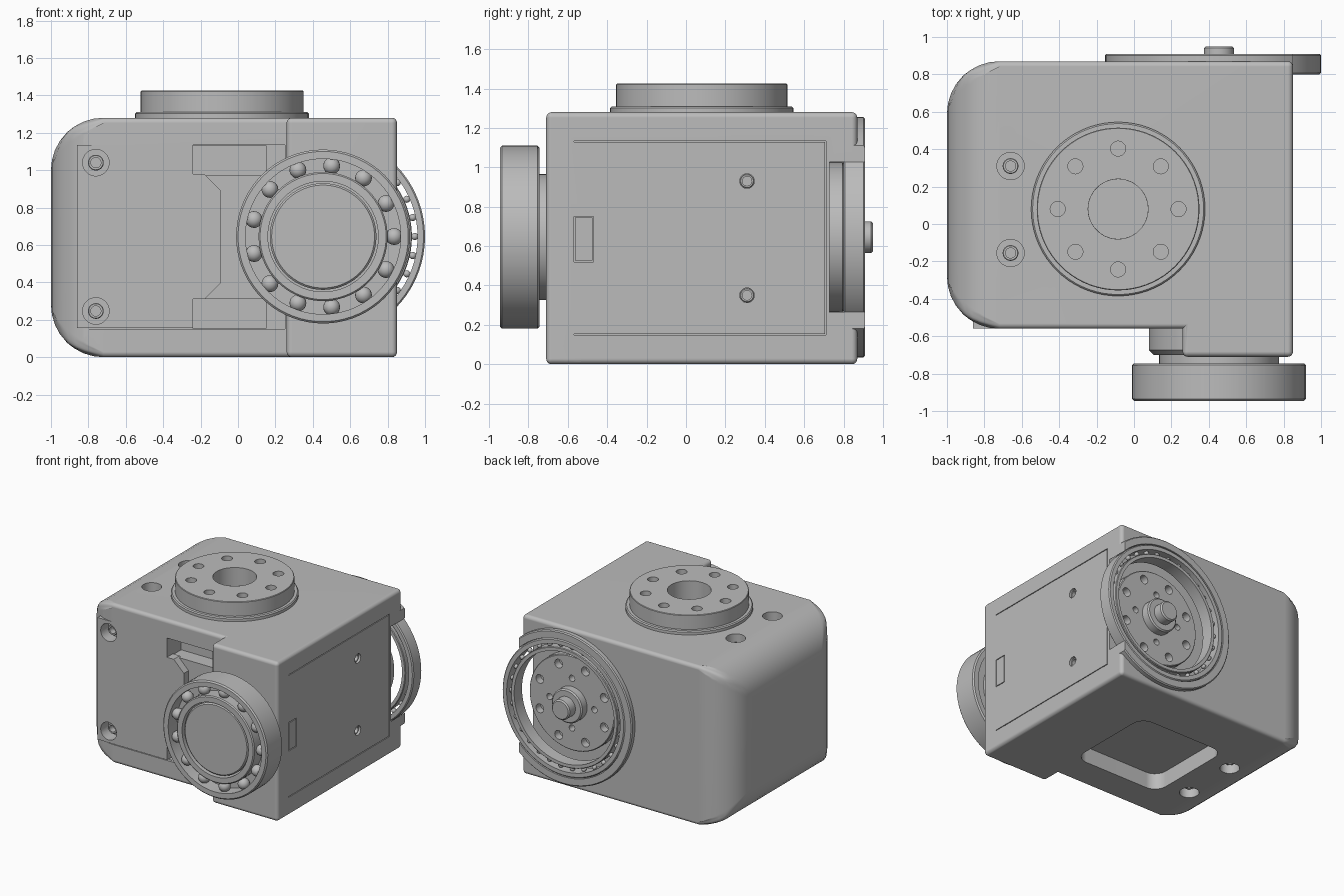
import bpy, bmesh
from math import pi, cos, sin
from mathutils import Matrix, Vector

if "Cube" in bpy.data.objects:
    bpy.data.objects.remove(bpy.data.objects["Cube"])

grey = bpy.data.materials.new("plain_grey")
grey.use_nodes = True
grey.diffuse_color = (0.5, 0.5, 0.5, 1)
grey.node_tree.nodes["Principled BSDF"].inputs["Base Color"].default_value = (0.5, 0.5, 0.5, 1)

parts = []
TURN = {"X": Matrix.Rotation(pi / 2, 4, "Y"), "Y": Matrix.Rotation(-pi / 2, 4, "X"), "Z": Matrix()}


def finish(name, bm, keep=True):
    bmesh.ops.recalc_face_normals(bm, faces=bm.faces)
    mesh = bpy.data.meshes.new(name)
    bm.to_mesh(mesh)
    bm.free()
    mesh.materials.append(grey)
    ob = bpy.data.objects.new(name, mesh)
    bpy.context.collection.objects.link(ob)
    if keep:
        parts.append(ob)
    return ob


def box(name, lo, hi, keep=True, bevel=0, vertical=False):
    bm = bmesh.new()
    bmesh.ops.create_cube(bm, size=1)
    for v in bm.verts:
        v.co = [(a + b) / 2 + c * (b - a) for a, b, c in zip(lo, hi, v.co)]
    if bevel:
        edges = [e for e in bm.edges if not vertical
                 or abs(e.verts[0].co.z - e.verts[1].co.z) > 0.01]
        bmesh.ops.bevel(bm, geom=edges, offset=bevel, segments=5, profile=0.5, affect="EDGES")
    return finish(name, bm, keep)


def lathe(name, profile, centre, axis="Z", keep=True, steps=72, closed=False):
    """Turn (radius, height) points around an axis through centre."""
    bm = bmesh.new()
    vs = [bm.verts.new((r, 0, h)) for r, h in profile]
    pairs = list(zip(vs, vs[1:])) + ([(vs[-1], vs[0])] if closed else [])
    es = [bm.edges.new(p) for p in pairs]
    bmesh.ops.spin(bm, geom=vs + es, cent=(0, 0, 0), axis=(0, 0, 1), angle=2 * pi, steps=steps)
    bmesh.ops.remove_doubles(bm, verts=bm.verts, dist=1e-5)
    bm.transform(Matrix.Translation(centre) @ TURN[axis])
    return finish(name, bm, keep)


def rod(name, r, h0, h1, centre, axis="Z", keep=True, c=0.0, steps=72):
    pts = [(0, h0), (r - c, h0), (r, h0 + c), (r, h1 - c), (r - c, h1), (0, h1)]
    if not c:
        pts = [pts[0], (r, h0), (r, h1), pts[-1]]
    return lathe(name, pts, centre, axis, keep, steps)


def ring(name, r0, r1, h0, h1, centre, axis="Z", c=0.008):
    pts = [(r0, h0), (r1 - c, h0), (r1, h0 + c), (r1, h1 - c), (r1 - c, h1), (r0, h1)]
    return lathe(name, pts, centre, axis, closed=True)


def combine(ob, other, op="DIFFERENCE"):
    m = ob.modifiers.new("cut", "BOOLEAN")
    m.operation, m.object, m.solver = op, other, "EXACT"
    bpy.context.view_layer.objects.active = ob
    bpy.ops.object.modifier_apply(modifier=m.name)
    bpy.data.objects.remove(other)


def drill(ob, r, h0, h1, centre, axis="Z"):
    combine(ob, rod("cutter", r, h0, h1, centre, axis, False, steps=28))


def circle(n, r, phase=0):
    return [(r * cos(phase + 2 * pi * i / n), r * sin(phase + 2 * pi * i / n)) for i in range(n)]


# Housing: wide rounding on the -x end, small rounding elsewhere
body = box("housing", (-1, -0.56, 0), (0.85, 0.87, 1.28))
bm = bmesh.new()
bm.from_mesh(body.data)
weight = bm.edges.layers.float.new("bevel_weight_edge")
for e in bm.edges:
    e[weight] = 1 if all(v.co.x < -0.9 for v in e.verts) else 0.1
bm.to_mesh(body.data)
bm.free()
bev = body.modifiers.new("rounding", "BEVEL")
bev.limit_method, bev.width, bev.segments = "WEIGHT", 0.28, 8
bpy.context.view_layer.objects.active = body
bpy.ops.object.modifier_apply(modifier=bev.name)
combine(body, box("block", (0.26, -0.71, 0), (0.85, 0.3, 1.28), False, 0.028), "UNION")

# Front cover seat, the opening beside it, and the pocket underneath
combine(body, box("cutter", (-0.95, -0.8, 0.15), (0.25, -0.54, 1.135), False))
combine(body, box("cutter", (-0.24, -0.8, 0.152), (0.15, -0.38, 1.133), False))
combine(body, box("cutter", (-0.47, -0.3, -0.2), (0.31, 0.46, 0.13), False, 0.1, True))

# Round seat at the back, open on the side
AX, AZ = 0.455, 0.645
axle = Vector((AX, 0, AZ))
drum = Vector((-0.085, 0.08, 0))
combine(body, rod("cutter", 0.55, 0.73, 1.1, axle, "Y", False))
drill(body, 0.16, 1.15, 1.5, drum)

# Seams on the +x face
for y0, y1, z0, z1 in [(-0.57, 0.712, 1.128, 1.134), (-0.57, 0.712, 0.148, 0.154),
                       (0.706, 0.712, 0.15, 1.13), (-0.57, -0.564, 0.52, 0.75),
                       (-0.476, -0.47, 0.52, 0.75), (-0.57, -0.47, 0.52, 0.526),
                       (-0.57, -0.47, 0.744, 0.75)]:
    combine(body, box("cutter", (0.84, y0, z0), (0.9, y1, z1), False))

# Front cover with a chamfered tongue
outline = [(-0.86, 0.155), (-0.24, 0.155), (-0.24, 0.31), (-0.18, 0.31), (-0.09, 0.4)]
outline += [(x, 2 * AZ - z) for x, z in reversed(outline)]
bm = bmesh.new()
face = bm.faces.new([bm.verts.new((x, -0.56, z)) for x, z in outline])
res = bmesh.ops.extrude_face_region(bm, geom=[face])
bmesh.ops.translate(bm, vec=(0, 0.075, 0), verts=[g for g in res["geom"] if isinstance(g, bmesh.types.BMVert)])
cover = finish("front_cover", bm)
box("tongue_bed", (-0.24, -0.5, 0.312), (0.15, -0.37, 0.972))

# Screw holes with socket heads
for z in (0.247, 1.04):
    at = Vector((-0.76, 0, z))
    for ob in (cover, body):
        drill(ob, 0.071, -0.7, -0.46, at, "Y")
    ring("cover_screw", 0.027, 0.042, -0.51, -0.45, at, "Y", 0.004)
    at = Vector((0, 0.31, 0.35 if z < 0.5 else 0.93))
    drill(body, 0.037, 0.76, 0.95, at, "X")
    ring("side_screw", 0.024, 0.036, 0.75, 0.835, at, "X", 0.004)
for y in (-0.155, 0.31):
    at = Vector((-0.66, y, 0))
    drill(body, 0.073, 1.18, 1.4, at)
    drill(body, 0.073, -0.1, 0.1, at)
    ring("top_screw", 0.027, 0.042, 1.17, 1.23, at, c=0.004)
    ring("bottom_screw", 0.027, 0.042, 0.05, 0.11, at, c=0.004)

# Output flange on top
ring("flange_base", 0.16, 0.465, 1.27, 1.31, drum)
flange = ring("output_flange", 0.16, 0.435, 1.30, 1.425, drum, c=0.004)
for x, y in circle(8, 0.323):
    drill(flange, 0.04, 1.33, 1.5, drum + Vector((x, y, 0)))

# Front shaft and ball bearing
rod("motor_case", 0.375, -0.7, -0.4, axle, "Y", c=0.025)
rod("front_hub", 0.32, -0.77, -0.6, axle, "Y")
ring("front_outer_race", 0.415, 0.465, -0.945, -0.745, axle, "Y", 0.01)
ring("front_inner_race", 0.295, 0.345, -0.94, -0.745, axle, "Y")
ring("front_cage", 0.335, 0.425, -0.83, -0.77, axle, "Y")
rod("front_cap", 0.285, -0.93, -0.7, axle, "Y", c=0.01)


def balls(name, n, orbit, r, y):
    bm = bmesh.new()
    for x, z in circle(n, orbit):
        bmesh.ops.create_uvsphere(bm, u_segments=16, v_segments=10, radius=r,
                                  matrix=Matrix.Translation((AX + x, y, AZ + z)))
    finish(name, bm)


balls("front_balls", 13, 0.38, 0.045, -0.885)

# Back collar, trimmed flush with the side
collar = ring("back_collar", 0.549, 0.61, 0.78, 0.91, axle, "Y")
combine(collar, box("cutter", (0.85, 0.5, -0.2), (1.3, 1.2, 1.5), False))

# Back bearing, hub and stub shaft
ring("back_outer_race", 0.505, 0.545, 0.80, 0.91, axle, "Y")
ring("back_inner_race", 0.445, 0.475, 0.80, 0.90, axle, "Y", 0.005)
balls("back_balls", 30, 0.49, 0.019, 0.865)
hub = rod("back_hub", 0.38, 0.70, 0.80, axle, "Y", c=0.006)
for x, z in circle(8, 0.31, pi / 8) + circle(4, 0.2):
    drill(hub, 0.035 if abs(x) + abs(z) > 0.3 else 0.025, 0.74, 0.9, axle + Vector((x, 0, z)), "Y")
rod("back_boss", 0.135, 0.75, 0.87, axle, "Y", c=0.01)
rod("stub_shaft", 0.08, 0.8, 0.95, axle, "Y", c=0.01)

# Smooth shading with crisp edges
bpy.ops.object.select_all(action="DESELECT")
for ob in parts:
    ob.select_set(True)
bpy.context.view_layer.objects.active = body
bpy.ops.object.shade_smooth_by_angle(angle=0.5)
for ob in parts:
    wn = ob.modifiers.new("even_normals", "WEIGHTED_NORMAL")
    wn.keep_sharp = True
